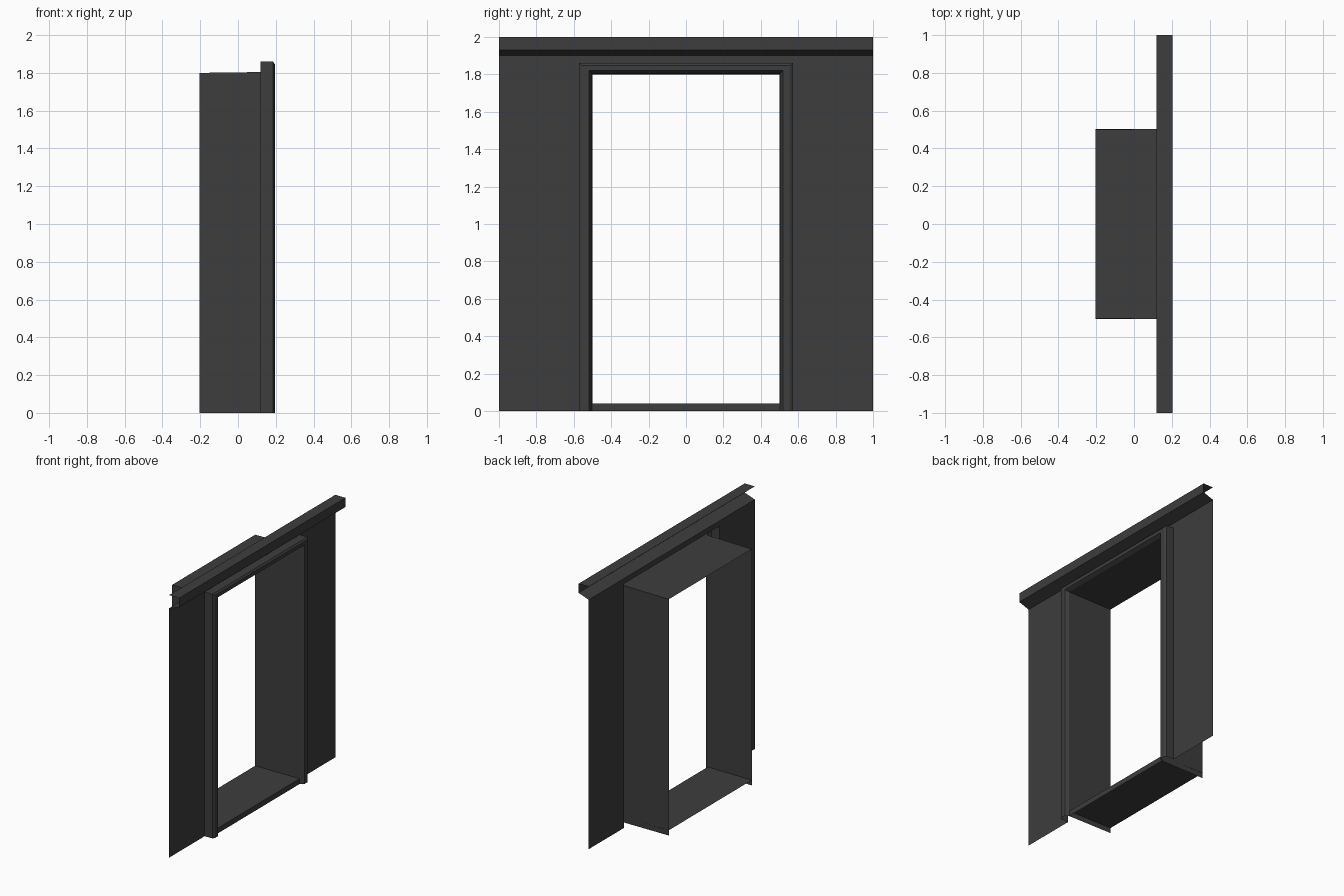
import bpy

if "Cube" in bpy.data.objects:
    bpy.data.objects.remove(bpy.data.objects["Cube"])

grey = bpy.data.materials.new("dark_grey")
grey.diffuse_color = (0.047, 0.047, 0.047, 1)
grey.use_nodes = True
grey.node_tree.nodes["Principled BSDF"].inputs["Base Color"].default_value = grey.diffuse_color


def loft(name, rows):
    """Open sheet joining consecutive rows of points."""
    n = len(rows[0])
    verts = [p for row in rows for p in row]
    faces = [(i * n + j, i * n + j + 1, (i + 1) * n + j + 1, (i + 1) * n + j)
             for i in range(len(rows) - 1) for j in range(n - 1)]
    mesh = bpy.data.meshes.new(name)
    mesh.from_pydata(verts, [], faces)
    mesh.materials.append(grey)
    ob = bpy.data.objects.new(name, mesh)
    bpy.context.collection.objects.link(ob)
    return ob


def arch(x, half, top):
    """Door-shaped path at depth x: up one side, across, down the other."""
    return [(x, -half, 0), (x, -half, top), (x, half, top), (x, half, 0)]


WALL, FRONT, BACK, WALL_TOP = 0.12, 0.205, -0.205, 1.90

# wall sheet around the doorway, full height panels and a header
loft("wall_right", [[(WALL, 0.572, 0), (WALL, 1, 0)],
                    [(WALL, 0.572, WALL_TOP), (WALL, 1, WALL_TOP)]])
loft("wall_left", [[(WALL, -1, 0), (WALL, -0.572, 0)],
                   [(WALL, -1, WALL_TOP), (WALL, -0.572, WALL_TOP)]])
loft("wall_header", [[(WALL, -0.572, 1.86), (WALL, 0.572, 1.86)],
                     [(WALL, -0.572, WALL_TOP), (WALL, 0.572, WALL_TOP)]])

# cornice with open ends: sloped underside, front and top
profile = [(WALL, WALL_TOP), (FRONT, 1.93), (FRONT, 2.0), (WALL, 2.0)]
loft("cornice", [[(x, -1, z), (x, 1, z)] for x, z in profile])

# moulded door frame: depth, half width, top height
frame = [(WALL, 0.572, 1.86), (0.185, 0.572, 1.86), (0.195, 0.556, 1.847),
         (0.195, 0.519, 1.82), (0.168, 0.503, 1.805)]
loft("door_frame", [arch(*p) for p in frame])

# passage walls and ceiling behind the frame
loft("passage", [arch(0.168, 0.503, 1.805), arch(BACK, 0.50, 1.80)])

# raised floor with a front lip
floor = [(0.168, 0), (0.168, 0.04), (BACK, 0.04)]
loft("sill_floor", [[(x, -0.502, z), (x, 0.502, z)] for x, z in floor])
